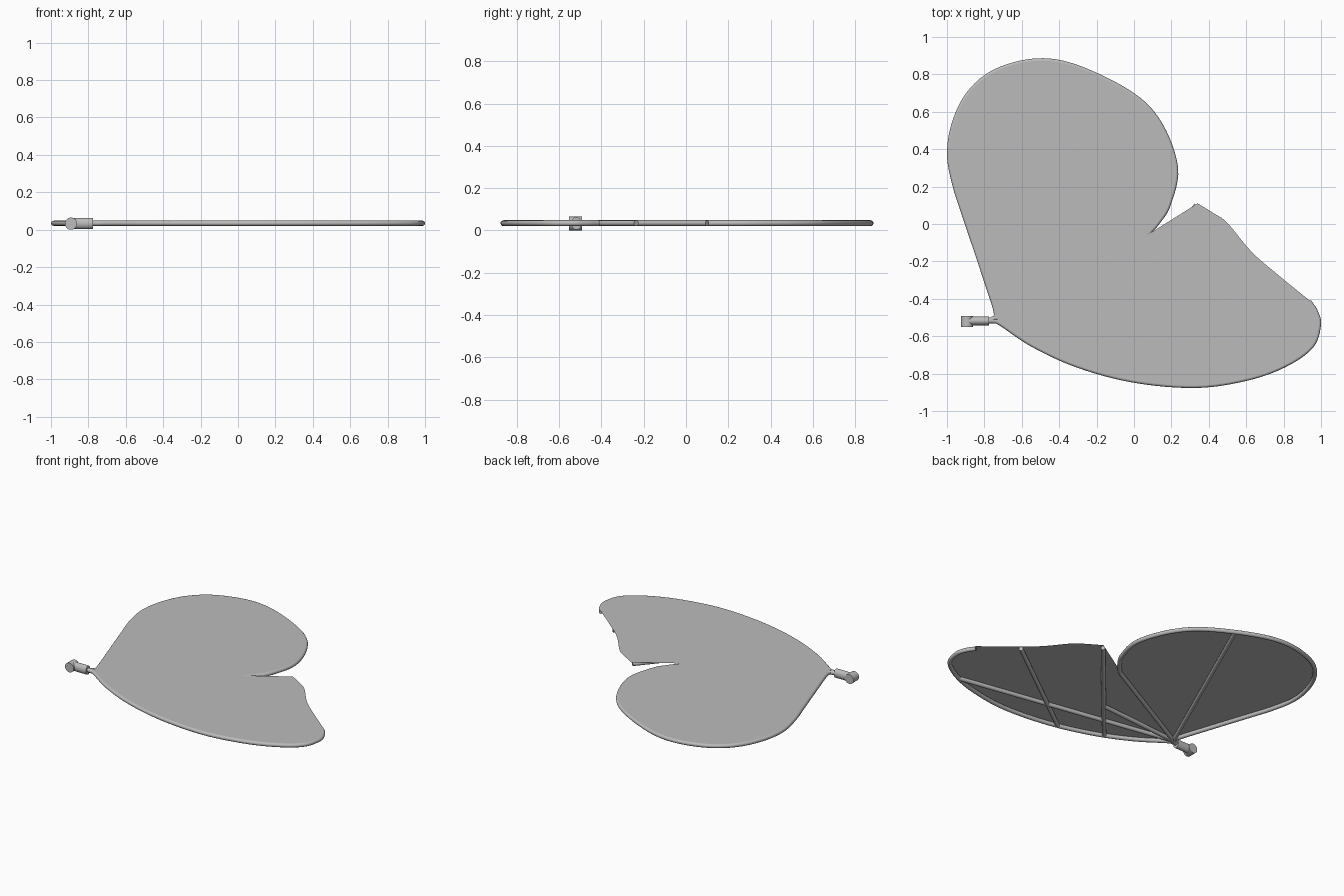
import bpy, bmesh, math
from mathutils import Vector

if "Cube" in bpy.data.objects:
    bpy.data.objects.remove(bpy.data.objects["Cube"])

R = 0.0138            # tube radius
ZT = 0.0345           # height of tube centrelines
ZM = ZT + R - 0.0002  # fabric lies on top of the tubes
ROOT = (-0.74, -0.50)
CLEFT = (0.06, -0.065)

grey = bpy.data.materials.new("plain grey")
grey.diffuse_color = (0.5, 0.5, 0.5, 1)
grey.use_nodes = True
grey.node_tree.nodes["Principled BSDF"].inputs["Base Color"].default_value = grey.diffuse_color


def smooth_path(pts, steps=6):
    """Catmull-Rom curve through 2D points."""
    p = [Vector(q) for q in pts]
    p = [2 * p[0] - p[1]] + p + [2 * p[-1] - p[-2]]
    out = []
    for a, b, c, d in zip(p, p[1:], p[2:], p[3:]):
        for i in range(steps):
            t = i / steps
            out.append(0.5 * (2 * b + (c - a) * t + (2 * a - 5 * b + 4 * c - d) * t * t
                              + (3 * b - a - 3 * c + d) * t ** 3))
    return out + [p[-2]]


def finish(ob):
    ob.data.materials.clear()
    ob.data.materials.append(grey)
    bpy.ops.object.select_all(action='DESELECT')
    ob.select_set(True)
    bpy.context.view_layer.objects.active = ob
    bpy.ops.object.shade_smooth_by_angle(angle=math.radians(40))


def tube(name, pts, r=R):
    cu = bpy.data.curves.new(name, 'CURVE')
    cu.dimensions = '3D'
    cu.bevel_depth = r
    cu.bevel_resolution = 4
    cu.use_fill_caps = True
    sp = cu.splines.new('POLY')
    sp.points.add(len(pts) - 1)
    for v, q in zip(sp.points, pts):
        v.co = (q[0], q[1], ZT, 1)
    ob = bpy.data.objects.new(name, cu)
    bpy.context.collection.objects.link(ob)
    bpy.ops.object.select_all(action='DESELECT')
    ob.select_set(True)
    bpy.context.view_layer.objects.active = ob
    bpy.ops.object.convert(target='MESH')
    finish(bpy.context.view_layer.objects.active)


def sheet(name, outline):
    bm = bmesh.new()
    f = bm.faces.new([bm.verts.new((q[0], q[1], ZM)) for q in outline])
    f.normal_update()
    if f.normal.z < 0:
        f.normal_flip()
    bmesh.ops.triangulate(bm, faces=bm.faces[:])
    me = bpy.data.meshes.new(name)
    bm.to_mesh(me)
    bm.free()
    ob = bpy.data.objects.new(name, me)
    bpy.context.collection.objects.link(ob)
    finish(ob)


def cylinder(name, loc, r, depth, rot, scale=(1, 1, 1)):
    bpy.ops.mesh.primitive_cylinder_add(vertices=32, radius=r, depth=depth,
                                        location=loc, rotation=rot)
    ob = bpy.context.object
    ob.name = name
    ob.scale = scale
    finish(ob)


# Outer frame tubes, both starting in the socket
upper = smooth_path([(-.79, -.518), (-.755, -.508), (-.737, -.47), (-.80, -.27), (-.90, .03),
                     (-.955, .20), (-.986, .37), (-.96, .54), (-.88, .70), (-.74, .815),
                     (-.52, .872), (-.30, .835), (-.01, .69), (.14, .53), (.222, .30),
                     (.185, .11), (.13, .015), CLEFT])
lower = smooth_path([(-.79, -.518), (-.75, -.518), (-.71, -.532), (-.54, -.645), (-.30, -.755),
                     (0, -.835), (.33, -.863), (.60, -.825), (.80, -.755), (.945, -.655),
                     (.986, -.54), (.97, -.47), (.935, -.415)])
tube("upper_frame", upper)
tube("lower_frame", lower)

# Straight ribs under the fabric
ribs = {
    "cleft_rib": (ROOT, CLEFT),
    "upper_rib": (ROOT, (-.17, .775)),
    "long_rib": (ROOT, (.78, -.765)),
    "inner_cross_rib": ((-.37, -.73), (.335, .10)),
    "outer_cross_rib": ((-.07, -.82), (.72, -.235)),
    "brace_rib": (ROOT, (-.137, -.45)),
}
for name, ends in ribs.items():
    tube(name, ends)

# Fabric panels, meeting along the cleft rib
trailing = smooth_path([(.94, -.41), (.78, -.28), (.63, -.15), (.50, .005), (.43, .055), (.34, .11)])
sheet("upper_fabric", [ROOT] + upper[12:])
sheet("lower_fabric", [ROOT] + lower[12:] + trailing + [CLEFT])

# Socket and hinge barrel at the root
cylinder("socket", (-.832, -.518, .0335), .030, .114, (0, math.pi / 2, 0), (1, .8, 1))
cylinder("hinge_barrel", (-.893, -.522, .0325), .0325, .06, (math.pi / 2, 0, 0))
